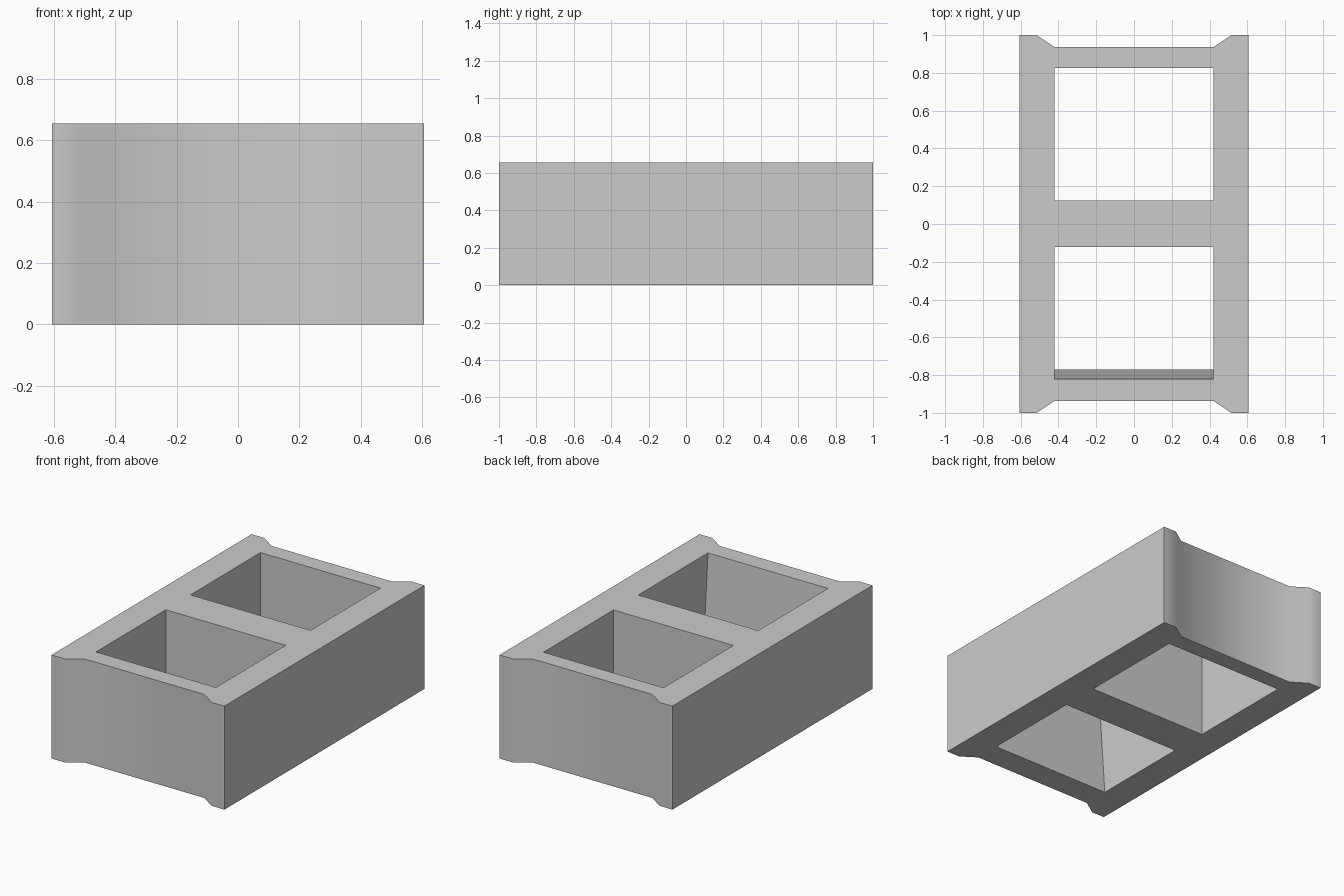
import bpy
import bmesh
import math

if "Cube" in bpy.data.objects:
    bpy.data.objects.remove(bpy.data.objects["Cube"])

H = 0.655            # block height
HX = 0.42            # half width of the hollow cores


def prism(name, bottom, top, z0, z1):
    """Solid between two matching outlines."""
    bm = bmesh.new()
    lo = [bm.verts.new((x, y, z0)) for x, y in bottom]
    hi = [bm.verts.new((x, y, z1)) for x, y in top]
    n = len(lo)
    bm.faces.new(lo[::-1])
    bm.faces.new(hi)
    for i in range(n):
        j = (i + 1) % n
        bm.faces.new((lo[i], lo[j], hi[j], hi[i]))
    bmesh.ops.recalc_face_normals(bm, faces=bm.faces)
    mesh = bpy.data.meshes.new(name)
    bm.to_mesh(mesh)
    bm.free()
    obj = bpy.data.objects.new(name, mesh)
    bpy.context.collection.objects.link(obj)
    return obj


def rect(y0, y1):
    return [(-HX, y0), (HX, y0), (HX, y1), (-HX, y1)]


# Block body: one quarter of the outline mirrored to all corners
quarter = [(0.605, 1.0), (0.515, 1.0), (0.42, 0.936)]
back = quarter + [(-x, y) for x, y in reversed(quarter)]
outline = back + [(-x, -y) for x, y in back]
block = prism("concrete_block", outline, outline, 0, H)

# Hollow cores: the front one has a sloping front wall
PAD = 0.1


def slope(z):
    return -0.77 - 0.05 * z / H


cutters = [
    prism("back_core_cutter", rect(0.125, 0.825), rect(0.125, 0.825), -PAD, H + PAD),
    prism("front_core_cutter", rect(slope(-PAD), -0.122),
          rect(slope(H + PAD), -0.122), -PAD, H + PAD),
]
bpy.context.view_layer.objects.active = block
for cutter in cutters:
    cutter.hide_render = True
    mod = block.modifiers.new("core", 'BOOLEAN')
    mod.operation = 'DIFFERENCE'
    mod.solver = 'EXACT'
    mod.object = cutter
    bpy.ops.object.modifier_apply(modifier=mod.name)
    bpy.data.objects.remove(cutter)

# Soft shading across the recessed ends, sharp corners elsewhere
bpy.ops.object.select_all(action='DESELECT')
block.select_set(True)
bpy.ops.object.shade_smooth_by_angle(angle=math.radians(40))
